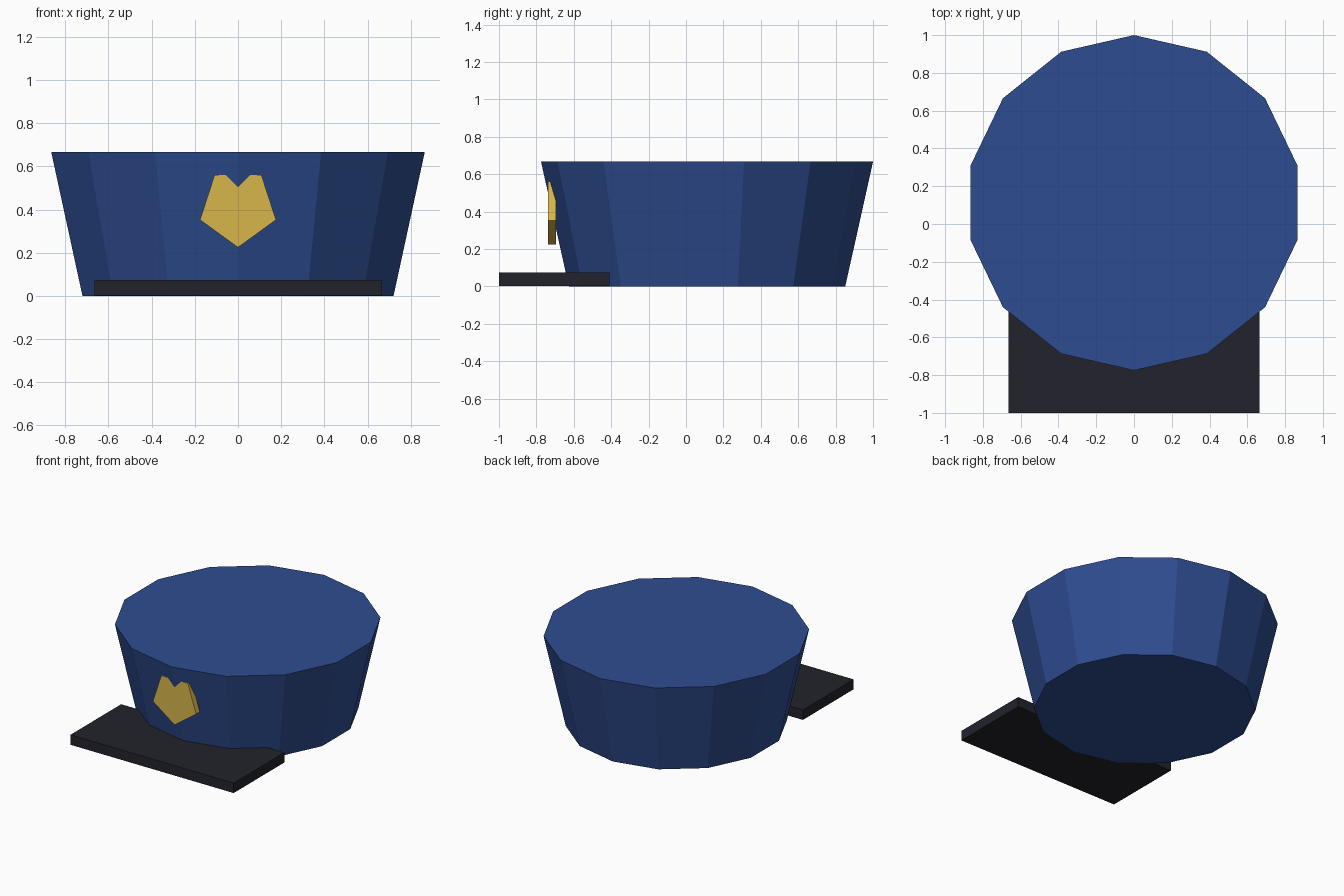
import bpy
import math
from mathutils import Matrix

if "Cube" in bpy.data.objects:
    bpy.data.objects.remove(bpy.data.objects["Cube"])


def material(name, rgb):
    m = bpy.data.materials.new(name)
    m.diffuse_color = (*rgb, 1.0)
    m.use_nodes = True
    m.node_tree.nodes["Principled BSDF"].inputs["Base Color"].default_value = m.diffuse_color
    return m


def finish(name, mat):
    ob = bpy.context.object
    ob.name = ob.data.name = name
    ob.data.materials.append(mat)
    return ob


blue = material("cap blue", (0.027, 0.073, 0.28))
black = material("visor black", (0.016, 0.016, 0.025))
gold = material("badge gold", (0.68, 0.47, 0.07))

# Crown: 14-sided tapered drum, wider at the top, with a corner facing forward
HEIGHT = 0.667
bpy.ops.mesh.primitive_cone_add(vertices=14, radius1=0.739, radius2=0.8875,
                                depth=HEIGHT, location=(0, 0.1125, HEIGHT / 2))
finish("crown", blue)

# Visor: flat slab in front, a hair above the crown's underside
bpy.ops.mesh.primitive_cube_add(size=1, location=(0, -0.705, 0.0385))
visor = finish("visor", black)
visor.data.transform(Matrix.Diagonal((1.33, 0.59, 0.073, 1)))

# Badge: five-sided disc, point down, its top sinking into the sloped crown
bpy.ops.mesh.primitive_cylinder_add(vertices=5, radius=0.185, depth=0.044,
                                    location=(0, -0.7165, 0.41))
badge = finish("badge", gold)
badge.data.transform(Matrix.Rotation(-math.pi / 2, 4, 'X'))
if min(v.co.z for v in badge.data.vertices) > -0.18:
    badge.data.transform(Matrix.Rotation(math.pi, 4, 'Y'))
